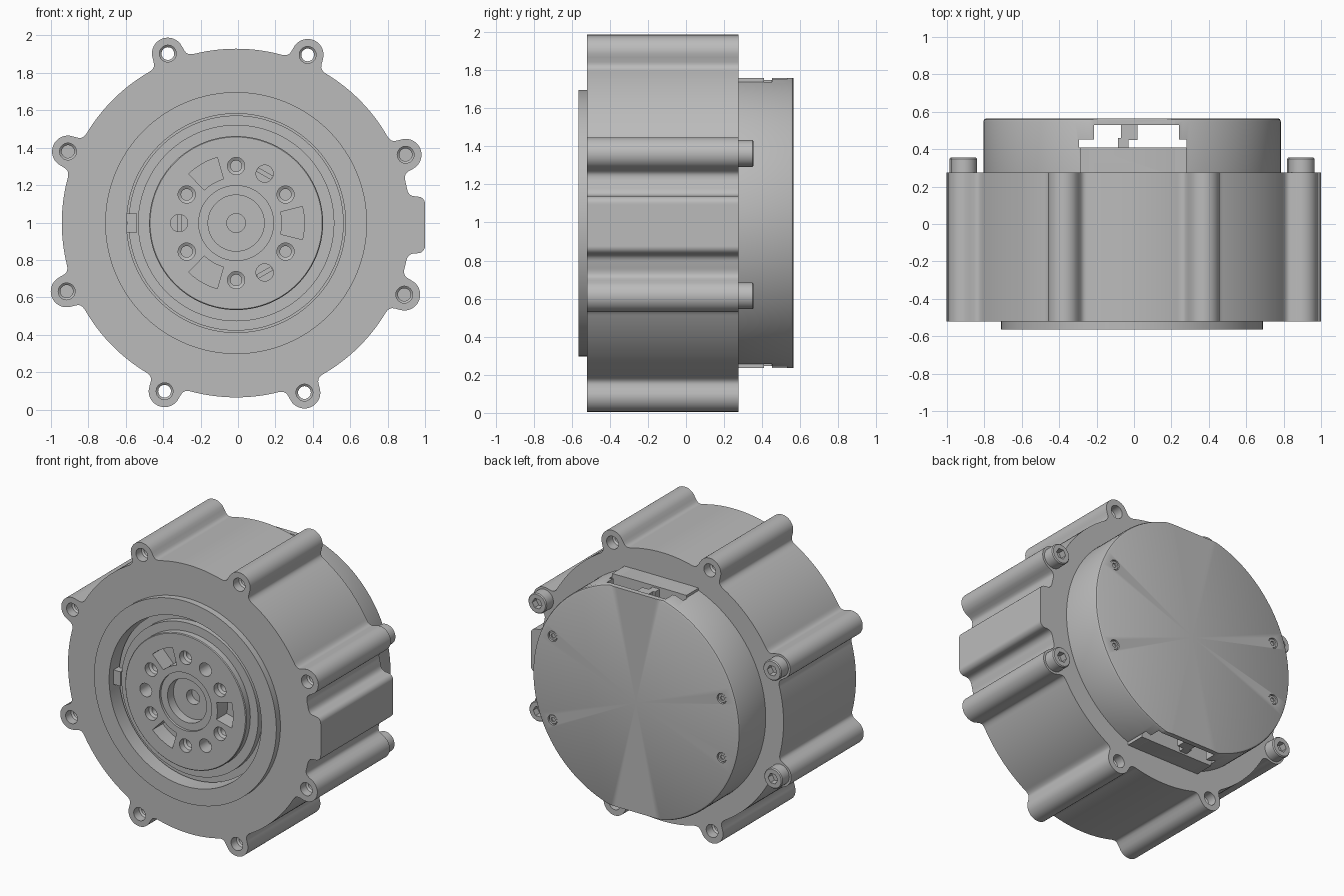
import bpy, bmesh
from math import sin, cos, pi, radians, hypot

old = bpy.data.objects.get("Cube")
if old:
    bpy.data.objects.remove(old, do_unlink=True)

CX, CZ = -0.01, 0.997          # main axis runs along y through this point
R_BODY, R_LOBE, R_BOLT = 0.932, 0.085, 0.977
FRONT, BACK, COVER = -0.52, 0.275, 0.565

grey = bpy.data.materials.new("machined_grey")
grey.use_nodes = True
colour = (0.5, 0.5, 0.5, 1)
grey.diffuse_color = colour
grey.node_tree.nodes["Principled BSDF"].inputs["Base Color"].default_value = colour


def finish(name, bm):
    bmesh.ops.recalc_face_normals(bm, faces=bm.faces)
    mesh = bpy.data.meshes.new(name)
    bm.to_mesh(mesh)
    bm.free()
    mesh.materials.append(grey)
    ob = bpy.data.objects.new(name, mesh)
    bpy.context.collection.objects.link(ob)
    return ob


def lathe(name, profile, x=0, z=0, steps=128):
    """Revolve (radius, y) points about an axis parallel to y."""
    bm = bmesh.new()
    rings = []
    for r, y in profile:
        n = steps if r > 0 else 1
        rings.append([bm.verts.new((CX + x + r * cos(2 * pi * i / steps), y,
                                    CZ + z + r * sin(2 * pi * i / steps))) for i in range(n)])
    for a, b in zip(rings, rings[1:]):
        for i in range(steps):
            j = (i + 1) % steps
            quad = [a[i % len(a)], a[j % len(a)], b[j % len(b)], b[i % len(b)]]
            bm.faces.new(list(dict.fromkeys(quad)))
    return finish(name, bm)


def disc(name, r, y0, y1, x=0, z=0, steps=128):
    return lathe(name, [(0, y0), (r, y0), (r, y1), (0, y1)], x, z, steps)


def prism(name, outline, y0, y1):
    """Extrude an (x, z) outline along y."""
    bm = bmesh.new()
    a, b = [[bm.verts.new((CX + x, y, CZ + z)) for x, z in outline] for y in (y0, y1)]
    bm.faces.new(a)
    bm.faces.new(b)
    for i in range(len(a)):
        j = (i + 1) % len(a)
        bm.faces.new((a[i], a[j], b[j], b[i]))
    return finish(name, bm)


def box(name, x0, x1, y0, y1, z0, z1):
    return prism(name, [(x0, z0), (x1, z0), (x1, z1), (x0, z1)], y0, y1)


def cut(ob, *cutters):
    for c in cutters:
        c.hide_render = True
        m = ob.modifiers.new("cut", 'BOOLEAN')
        m.operation, m.solver, m.object = 'DIFFERENCE', 'EXACT', c
        bpy.context.view_layer.objects.active = ob
        bpy.ops.object.modifier_apply(modifier=m.name)
        bpy.data.objects.remove(c, do_unlink=True)


def polar(r, degrees):
    return r * cos(radians(degrees)), r * sin(radians(degrees))


# Housing outline: disc, eight bolt lobes and a side tab, blended with fillets
lobe_angles = [21.95 + 45 * k for k in range(8)]
lobes = [polar(R_BOLT, a) for a in lobe_angles]


def blend(a, b, k):
    h = max(k - abs(a - b), 0) / k
    return min(a, b) - h * h * k / 4


def distance(x, z):
    d = hypot(x, z) - R_BODY
    qx, qz = abs(x - 0.86) - 0.11, abs(z + 0.01) - 0.112
    tab = hypot(max(qx, 0), max(qz, 0)) + min(max(qx, qz), 0) - 0.04
    d = blend(d, tab, 0.04)
    for lx, lz in lobes:
        d = blend(d, hypot(x - lx, z - lz) - R_LOBE, 0.06)
    return d


def edge_point(degrees):
    lo, hi = 0.85, 1.1
    for _ in range(24):
        mid = (lo + hi) / 2
        if distance(*polar(mid, degrees)) < 0:
            lo = mid
        else:
            hi = mid
    return polar(lo, degrees)


housing = prism("housing", [edge_point(i / 3) for i in range(1080)], FRONT, BACK)
cut(housing, disc("bore", 0.585, -0.7, -0.21))
for x, z in lobes:
    cut(housing, lathe("bolt_hole", [(0, -0.6), (0.045, -0.6), (0.045, -0.46), (0.034, -0.45),
                                     (0.034, 0.2), (0.045, 0.21), (0.045, 0.4), (0, 0.4)],
                       x, z, 32))

# Raised front ring
lathe("front_ring", [(0.585, FRONT), (0.70, FRONT), (0.70, -0.565),
                     (0.585, -0.565), (0.585, FRONT)])

# Stepped output hub with a recessed centre
hub = lathe("output_hub", [(0, -0.42), (0.05, -0.42), (0.05, -0.48), (0.15, -0.48),
                           (0.15, -0.545), (0.2, -0.545), (0.2, -0.562), (0.46, -0.562),
                           (0.465, -0.557), (0.465, -0.515), (0.525, -0.515), (0.525, -0.47),
                           (0.575, -0.47), (0.575, -0.2), (0, -0.2)])
for k in range(12):
    angle = 30 * k
    x, z = polar(0.305, angle)
    if k % 4 == 0:                                  # sector shaped windows
        arc = [polar(0.365, angle + t) for t in range(-14, 15, 4)]
        arc += [polar(0.245, angle + t) for t in range(14, -15, -4)]
        cut(hub, prism("window", arc, -0.7, -0.45))
    elif k % 2 == 0:                                # deep holes with a cross bar
        cut(hub, disc("deep_hole", 0.046, -0.7, -0.42, x, z, 32))
        ux, uz = polar(1, angle)
        bar = [(x + ux * a - uz * b, z + uz * a + ux * b)
               for a, b in ((-0.012, -0.045), (0.012, -0.045), (0.012, 0.045), (-0.012, 0.045))]
        prism("hole_bar", bar, -0.47, -0.41)
    else:                                           # stepped screw holes
        cut(hub, lathe("screw_hole", [(0, -0.7), (0.046, -0.7), (0.046, -0.52),
                                      (0.03, -0.51), (0.03, -0.4), (0, -0.4)], x, z, 32))
box("seal_tab", -0.583, -0.53, -0.52, -0.46, -0.05, 0.05)

# Rear cover with flats and a cable slot passing from top to bottom
cover = lathe("rear_cover", [(0, 0.26), (0.795, 0.26), (0.795, 0.548), (0.79, 0.56),
                             (0.78, COVER), (0, COVER)])
for s in (-1, 1):
    z0, z1 = sorted((s * 0.762, s * 1))
    cut(cover, box("flat", -0.5, 0.5, 0.2, 0.7, z0, z1))
cut(cover, box("wide_slot", -0.285, 0.29, 0.41, 0.451, -1, 1),
    box("narrow_slot", -0.205, 0.25, 0.44, 0.53, -1, 1))
for s in (-1, 1):
    z0, z1 = sorted((s * 0.6, s * 0.761))
    box("slot_shelf", -0.28, 0.29, 0.27, 0.41, z0, z1)
    z0, z1 = sorted((s * 0.5, s * 0.75))
    box("slot_post", -0.06, 0.03, 0.45, 0.535, z0, z1)
    box("slot_stem", -0.075, -0.02, 0.405, 0.46, z0, z1)

# Small recessed screws in the cover
for x, z in ((0.64, 0.29), (0.64, -0.29), (-0.66, 0.205), (-0.66, -0.205)):
    cut(cover, disc("recess", 0.035, 0.55, 0.6, x, z, 32))
    screw = disc("cover_screw", 0.029, 0.54, 0.559, x, z, 32)
    cut(screw, disc("hex", 0.016, 0.545, 0.6, x, z, 6))

# Socket head bolts on the four side lobes
for k in (0, 3, 4, 7):
    x, z = lobes[k]
    bolt = lathe("side_bolt", [(0, 0.25), (0.04, 0.25), (0.04, BACK), (0.07, BACK),
                               (0.07, 0.348), (0.064, 0.355), (0, 0.355)], x, z, 40)
    cut(bolt, disc("hex", 0.037, 0.31, 0.4, x, z, 6))

# Smooth the curved walls and keep the edges crisp
bpy.ops.object.select_all(action='DESELECT')
for ob in bpy.context.collection.objects:
    if ob.type == 'MESH' and grey.name in ob.data.materials:
        ob.select_set(True)
        bpy.context.view_layer.objects.active = ob
bpy.ops.object.shade_smooth_by_angle(angle=radians(30))
